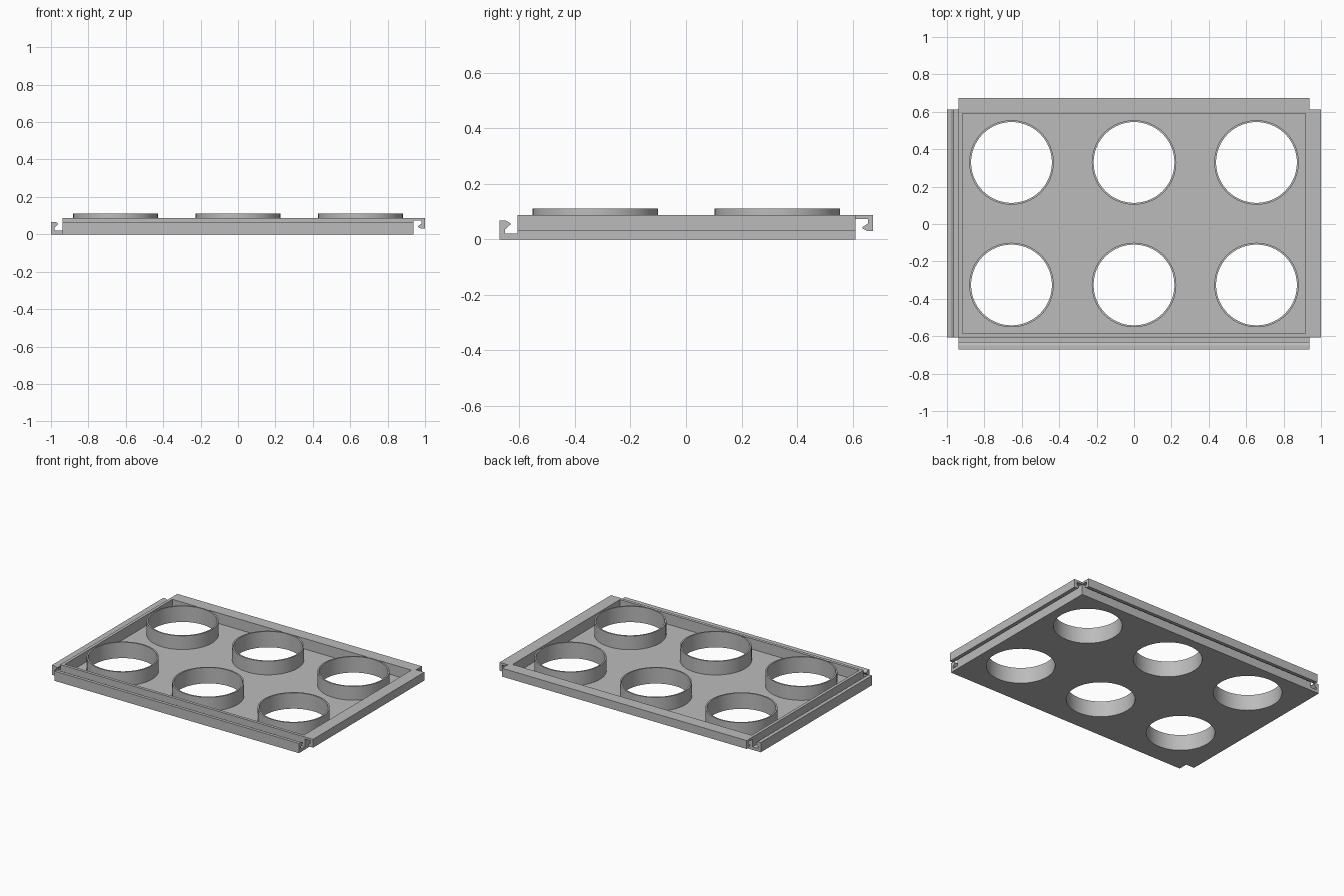
import bpy, bmesh
from math import cos, sin, tau
from mathutils import Matrix

cube = bpy.data.objects.get("Cube")
if cube:
    bpy.data.objects.remove(cube, do_unlink=True)

gray = bpy.data.materials.new("plain gray")
gray.use_nodes = True
gray.diffuse_color = (0.5, 0.5, 0.5, 1)
gray.node_tree.nodes["Principled BSDF"].inputs["Base Color"].default_value = (0.5, 0.5, 0.5, 1)

# Main sizes
X0, X1, Y0, Y1 = -0.937, 0.937, -0.607, 0.611
TOP, FLOOR, WALL = 0.088, 0.015, 0.021
RING_TOP, R_OUT, R_IN, SIDES = 0.11, 0.226, 0.216, 64
CENTERS = [(x, y) for x in (-0.655, 0, 0.655) for y in (-0.326, 0.329)]


def finish(name, bm):
    bmesh.ops.recalc_face_normals(bm, faces=bm.faces)
    mesh = bpy.data.meshes.new(name)
    bm.to_mesh(mesh)
    bm.free()
    mesh.materials.append(gray)
    obj = bpy.data.objects.new(name, mesh)
    bpy.context.collection.objects.link(obj)
    return obj


def add_box(bm, x0, x1, y0, y1, z0, z1):
    m = Matrix.Translation(((x0 + x1) / 2, (y0 + y1) / 2, (z0 + z1) / 2))
    bmesh.ops.create_cube(bm, size=1, matrix=m @ Matrix.Diagonal((x1 - x0, y1 - y0, z1 - z0, 1)))


def smooth(obj):
    bpy.ops.object.select_all(action='DESELECT')
    obj.select_set(True)
    bpy.context.view_layer.objects.active = obj
    bpy.ops.object.shade_smooth_by_angle()


def cut(obj, cutter):
    mod = obj.modifiers.new("cut", 'BOOLEAN')
    mod.operation = 'DIFFERENCE'
    mod.solver = 'EXACT'
    mod.object = cutter
    bpy.context.view_layer.objects.active = obj
    bpy.ops.object.modifier_apply(modifier=mod.name)
    bpy.data.objects.remove(cutter, do_unlink=True)


# Tray: a block with a recess and six through holes
bm = bmesh.new()
add_box(bm, X0, X1, Y0, Y1, 0, TOP)
tray = finish("tray", bm)

bm = bmesh.new()
add_box(bm, X0 + WALL, X1 - WALL, Y0 + WALL, Y1 - WALL, FLOOR, 0.3)
cut(tray, finish("recess_cutter", bm))

bm = bmesh.new()
for x, y in CENTERS:
    bmesh.ops.create_cone(bm, cap_ends=True, segments=SIDES, radius1=R_IN, radius2=R_IN,
                          depth=0.4, matrix=Matrix.Translation((x, y, 0)))
cut(tray, finish("hole_cutter", bm))
smooth(tray)

# Collars standing around the holes
for i, (x, y) in enumerate(CENTERS):
    bm = bmesh.new()
    profile = [(R_IN, FLOOR), (R_OUT, FLOOR), (R_OUT, RING_TOP), (R_IN, RING_TOP)]
    loops = [[bm.verts.new((x + r * cos(tau * k / SIDES), y + r * sin(tau * k / SIDES), z))
              for k in range(SIDES)] for r, z in profile]
    # The underside lies on the floor and stays open
    for a, b in zip(loops[1:], loops[2:] + loops[:1]):
        for k in range(SIDES):
            n = (k + 1) % SIDES
            bm.faces.new((a[k], a[n], b[n], b[k]))
    smooth(finish(f"collar_{i + 1}", bm))

# Clip profiles: distance out from the tray wall, height
RAIL = [(0, 0), (0.064, 0), (0.064, 0.067), (0.042, 0.067), (0.025, 0.058),
        (0.025, 0.053), (0.044, 0.036), (0.044, 0.021), (0, 0.021)]
HOOK = [(0, TOP), (0.063, TOP), (0.063, 0.03), (0.042, 0.03), (0.025, 0.039),
        (0.025, 0.044), (0.044, 0.057), (0.044, 0.073), (0, 0.073)]


def clip(name, profile, place, start, end):
    bm = bmesh.new()
    a, b = ([bm.verts.new(place(d, t, z)) for d, z in profile] for t in (start, end))
    bm.faces.new(a)
    bm.faces.new(b)
    for k in range(len(a)):
        n = (k + 1) % len(a)
        bm.faces.new((a[k], a[n], b[n], b[k]))
    finish(name, bm)


# Upward rails on the front and right, downward hooks on the back and left
clip("front_rail", RAIL, lambda d, t, z: (t, Y0 - d, z), X0, X1)
clip("back_hook", HOOK, lambda d, t, z: (t, Y1 + d, z), X0, X1)
clip("right_rail", RAIL, lambda d, t, z: (X0 - d, t, z), Y0, Y1)
clip("left_hook", HOOK, lambda d, t, z: (X1 + d, t, z), Y0, Y1)
